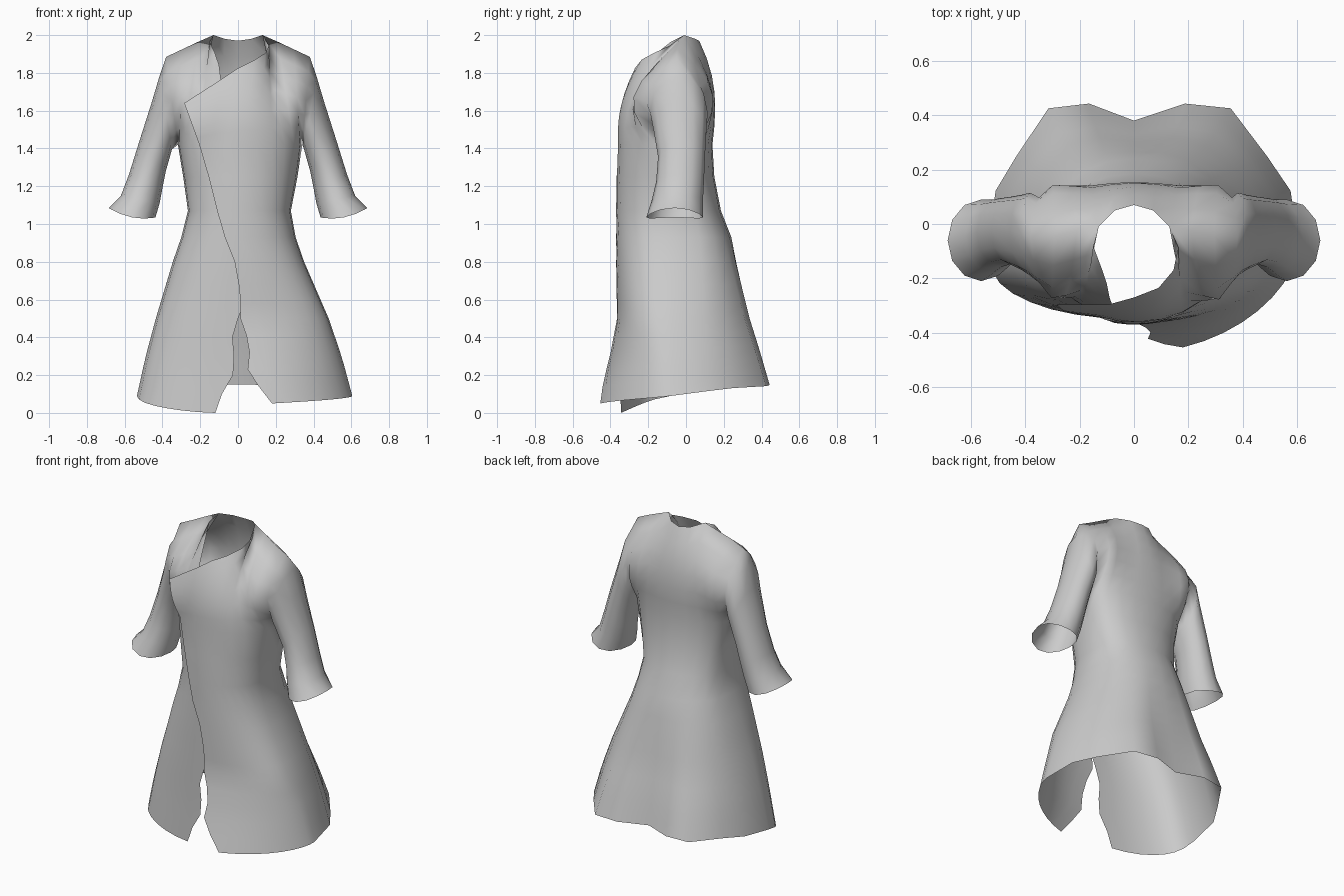
import bpy, bmesh
from math import sin, cos, asin, pi

if "Cube" in bpy.data.objects:
    bpy.data.objects.remove(bpy.data.objects["Cube"])

def interp(table, z):
    """Piecewise linear lookup in rows sorted by rising first value."""
    if z <= table[0][0]:
        return table[0][1:]
    for a, b in zip(table, table[1:]):
        if z <= b[0]:
            t = (z - a[0]) / (b[0] - a[0])
            return [p + (q - p) * t for p, q in zip(a[1:], b[1:])]
    return table[-1][1:]

# z, left width, right width, side y, inner front y, flap front y, back y, flap roundness
BODY = [(0.0, .535, .605, -.08, -.365, -.475, .38, 1.2),
        (.25, .49, .55, -.075, -.362, -.41, .35, 1.0),
        (.50, .435, .48, -.07, -.365, -.365, .315, .7),
        (.80, .345, .35, -.06, -.37, -.37, .265, .7),
        (.93, .30, .305, -.06, -.37, -.37, .24, .7),
        (1.07, .265, .28, -.06, -.37, -.37, .185, .7),
        (1.25, .29, .315, -.05, -.368, -.368, .15, .7),
        (1.42, .318, .34, -.03, -.36, -.36, .14, .7)]
# Opening edges: z, x
FLAP_EDGE = [(.05, .18), (.14, .11), (.22, .05), (.36, .065), (.49, .012), (.6, .015),
             (.78, -.01), (.98, -.09), (1.18, -.135), (1.42, -.205)]
INNER_EDGE = [(0, -.12), (.10, -.085), (.15, -.03), (.3, -.02), (.38, -.035), (.5, 0),
              (.6, .04), (.9, .03), (1.42, -.03)]
# Shoulder seam, then the neckline of each panel
SEAM = [(.38, -.05, 1.885), (.295, -.045, 1.925), (.21, -.025, 1.965), (.13, -.01, 2.0)]
BACK_NECK = [(.07, .05, 1.98), (0, .07, 1.97)]
FLAP_NECK = [(.163, -.085, 1.945), (.145, -.17, 1.905), (.09, -.235, 1.87),
             (0, -.27, 1.825), (-.09, -.295, 1.765), (-.285, -.295, 1.64)]
INNER_NECK = [(.15, -.08, 1.965), (.12, -.16, 1.9), (.1, -.22, 1.84), (.09, -.27, 1.76)]
ROWS = [0, .1, .2, .3, .4, .5, .58, .68, .8, .93, 1.07, 1.25, 1.42]
UP = 6

def flip(pts):
    return [(-x, y, z) for x, y, z in pts]

bm = bmesh.new()

def skin(grid, closed=False):
    """Quads between rows of vertices."""
    for a, b in zip(grid, grid[1:]):
        n = len(a)
        for i in range(n if closed else n - 1):
            j = (i + 1) % n
            bm.faces.new((a[i], a[j], b[j], b[i]))

def drop(z, hem):
    return z if z >= .5 else hem + z * (.5 - hem) / .5

def panel(kind, top):
    """Grid of one cloth panel from hem to shoulder and neckline."""
    n = len(top) - 1
    grid, base = [], []
    for zn in ROWS:
        wl, wr, ys, yl, yr, yb, p = interp(BODY, zn)
        row = []
        for i in range(n + 1):
            f = i / n
            if kind == "back":
                th = pi / 2 - pi * f
                c, s = max(cos(th), 0), sin(th)
                x = s * (wr if s > 0 else wl)
                y = ys + (yb - ys) * c ** .7
                if abs(th) < pi / 3:                       # back flare folds
                    y += .12 * max(0, 1 - zn / .9) * sin(3 * th) ** 2
                z = drop(zn, .09 + .06 * c ** .7)
            else:
                flap = kind == "flap"
                z = drop(zn, .09 - .04 * f if flap else .09 * (1 - f) ** 1.5)
                xe = interp(FLAP_EDGE if flap else INNER_EDGE, z)[0]
                end = asin(xe / (wr if xe > 0 else wl))
                start = pi / 2 if flap else -pi / 2
                th = start + (end - start) * f
                c, s = max(cos(th), 0), sin(th)
                x = s * (wr if s > 0 else wl)
                y = ys + ((yr if flap else yl) - ys) * c ** (p if flap else .7)
                if not flap:
                    y += .015 * min(1, 2 * f)              # lies under the flap
            row.append((x, y, z, abs(s)))
        grid.append([bm.verts.new(q[:3]) for q in row])
        base = row
    for k in range(1, UP + 1):                              # chest and shoulders
        v, row = k / UP, []
        for (x, y, z, s), t in zip(base, top):
            if kind == "back":
                w, bulge = v ** 3, .02 + .11 * s ** 4
            else:
                w, bulge = v ** 2, -(.01 + .17 * s ** 6)
            row.append(bm.verts.new((x + (t[0] - x) * v,
                                     y + (t[1] - y) * w + bulge * sin(pi * v),
                                     z + (t[2] - z) * v)))
        grid.append(row)
    skin(grid)
    return grid

half = SEAM + BACK_NECK
back = panel("back", half + flip(half[:-1])[::-1])
flap = panel("flap", SEAM + FLAP_NECK)
inner = panel("inner", flip(SEAM + INNER_NECK))

# Sleeve rings: inner x, inner z, outer x, outer z, front y, back y
SLEEVE = [(.35, 1.395, .415, 1.785, -.19, .115),
          (.362, 1.35, .455, 1.65, -.172, .108),
          (.382, 1.28, .525, 1.43, -.148, .10),
          (.40, 1.19, .578, 1.26, -.158, .095),
          (.415, 1.11, .62, 1.15, -.18, .09),
          (.437, 1.035, .685, 1.085, -.21, .09)]

def sleeve(side, front, back_col):
    """Tube that grows out of the armhole left between front and back panels."""
    a = len(ROWS) - 1
    hole = [front[a + k][0] for k in range(UP + 1)]
    hole += [back[a + k][back_col] for k in range(UP - 1, 0, -1)]
    rings, n = [hole], len(hole)
    for k, (xi, zi, xo, zo, yf, yb) in enumerate(SLEEVE):
        ring = []
        for i in range(n):
            c, s = cos(2 * pi * i / n), sin(2 * pi * i / n)
            sag = .025 * s * s if k == len(SLEEVE) - 1 else 0
            ring.append(bm.verts.new((side * ((xi + xo) / 2 + (xi - xo) / 2 * c),
                                      (yf + yb) / 2 - (yb - yf) / 2 * s,
                                      (zi + zo) / 2 + (zi - zo) / 2 * c - sag)))
        rings.append(ring)
    skin(rings, closed=True)

sleeve(1, flap, 0)
sleeve(-1, inner, -1)

# Sew the panels together
bmesh.ops.remove_doubles(bm, verts=bm.verts, dist=.002)
bmesh.ops.recalc_face_normals(bm, faces=bm.faces)
for f in bm.faces:
    f.smooth = True
mesh = bpy.data.meshes.new("wrap_coat")
bm.to_mesh(mesh)
bm.free()
bpy.context.collection.objects.link(bpy.data.objects.new("wrap_coat", mesh))
